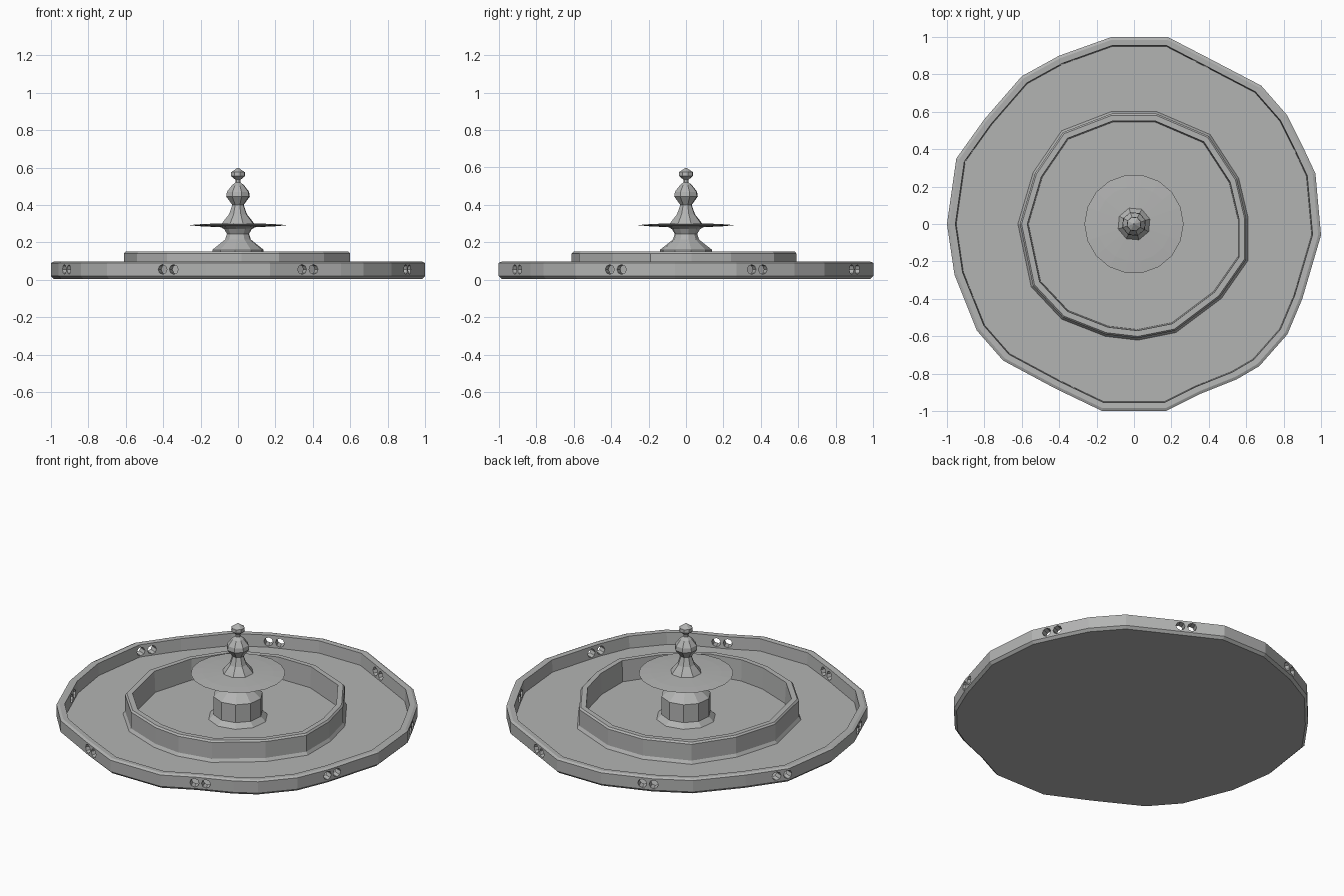
import bpy, bmesh
from math import sin, cos, pi
from mathutils import Matrix, Vector

if "Cube" in bpy.data.objects:
    bpy.data.objects.remove(bpy.data.objects["Cube"])

# Dark grey stone
stone = bpy.data.materials.new("dark_stone")
stone.diffuse_color = (.45, .455, .45, 1)
stone.use_nodes = True
stone.node_tree.nodes["Principled BSDF"].inputs["Base Color"].default_value = stone.diffuse_color


def make_object(name, bm):
    bmesh.ops.recalc_face_normals(bm, faces=bm.faces[:])
    mesh = bpy.data.meshes.new(name)
    bm.to_mesh(mesh)
    bm.free()
    mesh.materials.append(stone)
    obj = bpy.data.objects.new(name, mesh)
    bpy.context.collection.objects.link(obj)
    return obj


def loft(name, outline, profile, cap_start=False, cap_end=False):
    """Stack scaled copies of an outline; profile holds (scale, z)."""
    bm = bmesh.new()
    rings = [[bm.verts.new((x * s, y * s, z)) for x, y in outline] for s, z in profile]
    n = len(outline)
    for a, b in zip(rings, rings[1:]):
        for i in range(n):
            j = (i + 1) % n
            bm.faces.new((a[i], a[j], b[j], b[i]))
    if cap_start:
        bm.faces.new(rings[0])
    if cap_end:
        bm.faces.new(rings[-1])
    return make_object(name, bm)


def polygon(n, phase=0.0):
    return [(cos(2 * pi * i / n + phase), sin(2 * pi * i / n + phase)) for i in range(n)]


# Outer basin: worn, irregular outline with a thin raised wall
outer = [(1, -.06), (.97, .27), (.9, .42), (.82, .58), (.68, .74), (.45, .86), (.18, 1),
         (-.12, 1), (-.4, .9), (-.6, .79), (-.8, .56), (-.95, .35), (-1, 0), (-.96, -.27),
         (-.84, -.57), (-.7, -.73), (-.42, -.88), (-.17, -1), (.17, -1), (.35, -.91),
         (.55, -.83), (.67, -.76), (.82, -.59), (.9, -.4)]
basin = loft("outer_basin", outer,
             [(.985, .005), (1, .02), (1, .09), (.985, .097), (.955, .095), (.95, .022)],
             True, True)

# Paired drain holes, eight groups around the wall
bm = bmesh.new()
for k in range(8):
    a = pi / 8 + k * pi / 4
    for side in (-.033, .033):
        place = (Matrix.Rotation(a, 4, 'Z') @ Matrix.Translation(Vector((.95, side, .055)))
                 @ Matrix.Rotation(pi / 2, 4, 'Y'))
        bmesh.ops.create_cone(bm, cap_ends=True, segments=8, radius1=.026, radius2=.026,
                              depth=.3, matrix=place)
cutter = make_object("drain_hole_cutter", bm)
cutter.hide_render = True
cutter.hide_set(True)
cut = basin.modifiers.new("drain_holes", 'BOOLEAN')
cut.operation = 'DIFFERENCE'
cut.solver = 'EXACT'
cut.object = cutter

# Inner pool wall
inner = [(.6, -.19), (.6, .03), (.55, .24), (.4, .47), (.12, .59), (-.12, .59), (-.38, .49),
         (-.53, .27), (-.61, 0), (-.54, -.33), (-.38, -.5), (-.15, -.59), (.02, -.61),
         (.22, -.57), (.46, -.39)]
loft("inner_pool_wall", inner,
     [(1.02, .02), (1, .04), (1, .14), (.985, .15), (.935, .15), (.925, .022)])

# Pedestal under the dish
loft("pedestal", polygon(10, .2),
     [(.17, .02), (.14, .05), (.14, .16), (.07, .215), (.06, .245), (.075, .27), (.10, .285)])

# Thin upper dish
loft("upper_dish", polygon(18),
     [(.08, .28), (.2, .286), (.265, .292), (.2, .297), (.09, .302)], True, True)

# Stem and finial
loft("finial", polygon(8, .3),
     [(.092, .298), (.075, .32), (.05, .35), (.032, .40), (.066, .445), (.062, .47),
      (.034, .505), (.015, .52), (.015, .535), (.04, .555), (.038, .575), (.003, .598)],
     False, True)
